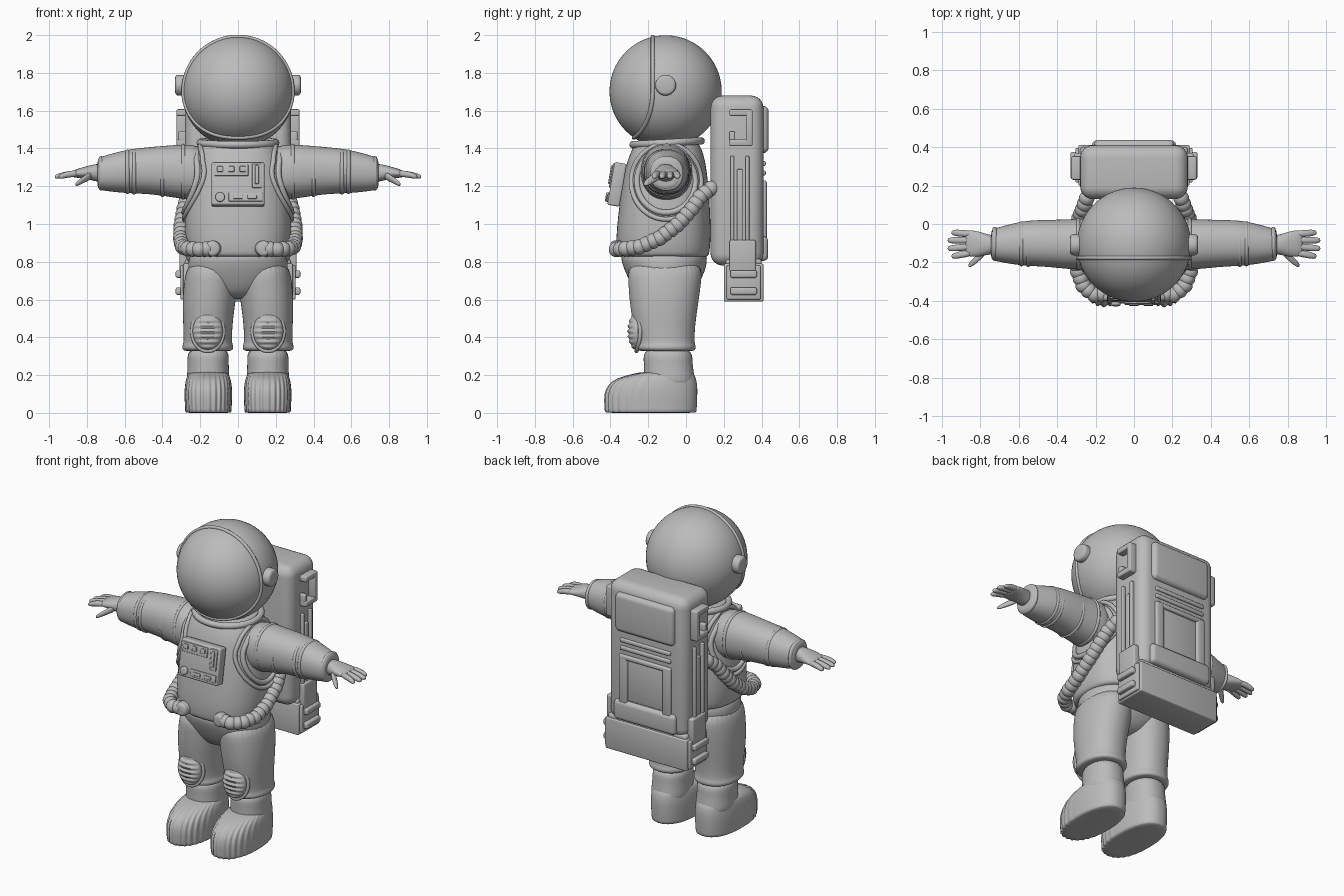
import bpy, bmesh, math
from mathutils import Matrix, Vector

cube = bpy.data.objects.get("Cube")
if cube:
    bpy.data.objects.remove(cube, do_unlink=True)

grey = bpy.data.materials.new("suit_grey")
grey.use_nodes = True
grey.diffuse_color = (0.5, 0.5, 0.5, 1)
grey.node_tree.nodes["Principled BSDF"].inputs["Base Color"].default_value = (0.5, 0.5, 0.5, 1)


def finish(name, bm, mirror=False, subsurf=0):
    bmesh.ops.recalc_face_normals(bm, faces=bm.faces)
    mesh = bpy.data.meshes.new(name)
    bm.to_mesh(mesh)
    bm.free()
    mesh.materials.append(grey)
    mesh.shade_smooth()
    if not subsurf:
        mesh.set_sharp_from_angle(angle=math.radians(40))
    ob = bpy.data.objects.new(name, mesh)
    bpy.context.collection.objects.link(ob)
    if mirror:
        mod = ob.modifiers.new("mirror", 'MIRROR')
        mod.use_mirror_merge = False
    if subsurf:
        mod = ob.modifiers.new("smooth", 'SUBSURF')
        mod.levels = mod.render_levels = subsurf
    return ob


def loft(name, rings, axis='z', sides=32, power=2.2, mirror=False, subsurf=2, ribs=0, amp=0):
    """Rings are (position on axis, centre a, centre b, radius a, radius b)."""
    bm = bmesh.new()
    loops = []
    for t, ca, cb, ra, rb in rings:
        loop = []
        for i in range(sides):
            ang = math.tau * i / sides
            c, s = math.cos(ang), math.sin(ang)
            k = 1 + amp * math.cos(ribs * ang) * max(0, -s) ** 0.5
            a = ca + k * ra * math.copysign(abs(c) ** (2 / power), c)
            b = cb + k * rb * math.copysign(abs(s) ** (2 / power), s)
            loop.append(bm.verts.new((a, b, t) if axis == 'z' else (t, a, b)))
        loops.append(loop)
    for lo, hi in zip(loops, loops[1:]):
        for i in range(sides):
            j = (i + 1) % sides
            bm.faces.new((lo[i], lo[j], hi[j], hi[i]))
    bm.faces.new(loops[0])
    bm.faces.new(loops[-1])
    return finish(name, bm, mirror, subsurf)


def box(name, centre, size, bevel=0.01, mirror=False, frame=Matrix(), segments=3):
    bm = bmesh.new()
    bmesh.ops.create_cube(bm, size=1)
    bm.transform(Matrix.Diagonal((*size, 1)))
    bmesh.ops.bevel(bm, geom=bm.edges[:], offset=bevel, segments=segments, profile=0.5, affect='EDGES')
    bm.transform(frame @ Matrix.Translation(centre))
    return finish(name, bm, mirror)


def disc(name, centre, radius, depth, axis, mirror=False, frame=Matrix()):
    bm = bmesh.new()
    bmesh.ops.create_cone(bm, cap_ends=True, segments=32, radius1=radius, radius2=radius, depth=depth)
    rim = [e for e in bm.edges if abs(e.verts[0].co.z - e.verts[1].co.z) < 0.001]
    bmesh.ops.bevel(bm, geom=rim, offset=depth * 0.25, segments=3, profile=0.5, affect='EDGES')
    turn = Matrix.Rotation(math.pi / 2, 4, 'Y' if axis == 'x' else 'X')
    bm.transform(frame @ Matrix.Translation(centre) @ turn)
    return finish(name, bm, mirror)


def tube(name, points, radius, cyclic=True):
    cu = bpy.data.curves.new(name, 'CURVE')
    cu.dimensions = '3D'
    cu.bevel_depth = radius
    cu.bevel_resolution = 3
    sp = cu.splines.new('POLY')
    sp.points.add(len(points) - 1)
    for p, co in zip(sp.points, points):
        p.co = (*co, 1)
    sp.use_cyclic_u = cyclic
    sp.use_smooth = True
    cu.materials.append(grey)
    ob = bpy.data.objects.new(name, cu)
    bpy.context.collection.objects.link(ob)


def circle(n=64):
    return [(math.cos(math.tau * i / n), math.sin(math.tau * i / n)) for i in range(n)]


# Helmet with visor rim and ear caps
R, HY, HZ = 0.297, -0.108, 1.702
bm = bmesh.new()
bmesh.ops.create_uvsphere(bm, u_segments=64, v_segments=40, radius=R)
bm.transform(Matrix.Translation((0, HY, HZ)))
finish("helmet", bm)
rim = []
for c, s in circle(96):
    off = -0.068 - 0.1 * max(0, -s) ** 2
    r = math.sqrt(R * R - off * off)
    rim.append((r * c, HY + off, HZ + r * s))
tube("visor_rim", rim, 0.011)
disc("ear_cap", (0.3, HY, 1.735), 0.055, 0.065, 'x', True)
tube("neck_ring", [(0.2 * c, -0.1 + 0.18 * s, 1.43 + 0.01 * s) for c, s in circle()], 0.02)

# Torso and hips
POWER = 2.5
torso = [(0.82, 0, -0.12, 0.25, 0.23), (0.835, 0, -0.12, 0.268, 0.245), (0.92, 0, -0.12, 0.283, 0.252),
         (1.05, 0, -0.115, 0.285, 0.245), (1.2, 0, -0.11, 0.27, 0.23), (1.33, 0, -0.105, 0.245, 0.21),
         (1.41, 0, -0.1, 0.21, 0.18), (1.45, 0, -0.1, 0.17, 0.15)]
loft("torso", torso, power=POWER)
loft("hips", [(0.6, 0, -0.12, 0.08, 0.1), (0.65, 0, -0.115, 0.19, 0.16), (0.73, 0, -0.11, 0.268, 0.205),
              (0.8, 0, -0.115, 0.265, 0.23), (0.88, 0, -0.12, 0.25, 0.23)])


def torso_x(y, z):
    for lo, hi in zip(torso, torso[1:]):
        if lo[0] <= z <= hi[0]:
            f = (z - lo[0]) / (hi[0] - lo[0])
            _, _, cy, rx, ry = [a + f * (b - a) for a, b in zip(lo, hi)]
            return rx * max(0, 1 - abs((y - cy) / ry) ** POWER) ** (1 / POWER)
    return 0


# Armhole seams laid on the torso
for side, label in ((1, "left"), (-1, "right")):
    for ry, rz, r in ((0.185, 0.2, 0.013), (0.155, 0.165, 0.016)):
        pts = [(-0.105 + ry * c, 1.225 + rz * s) for c, s in circle()]
        tube(label + "_armhole_seam", [(side * torso_x(y, z), y, z) for y, z in pts], r)

# Arms with raised bands
arm = [(0.16, -0.105, 1.265, 0.13, 0.14), (0.26, -0.105, 1.275, 0.135, 0.148), (0.36, -0.105, 1.28, 0.128, 0.137),
       (0.46, -0.1, 1.283, 0.122, 0.125), (0.57, -0.1, 1.28, 0.118, 0.118), (0.66, -0.105, 1.272, 0.1, 0.103),
       (0.735, -0.108, 1.267, 0.083, 0.087), (0.745, -0.108, 1.267, 0.07, 0.075)]
loft("arm", arm, 'x', mirror=True)
for x, ry, rz in ((0.29, 0.138, 0.15), (0.4, 0.129, 0.136), (0.55, 0.122, 0.123), (0.585, 0.119, 0.12), (0.725, 0.09, 0.093)):
    loft("arm_band", [(x + d, -0.103, 1.277 if x < 0.7 else 1.268, ry - e, rz - e)
                      for d, e in ((-0.014, 0.02), (-0.01, 0.003), (0, 0), (0.01, 0.003), (0.014, 0.02))],
         'x', mirror=True, subsurf=1)

# Gloves
loft("palm", [(0.72, -0.108, 1.27, 0.05, 0.05), (0.76, -0.107, 1.272, 0.052, 0.045),
              (0.81, -0.105, 1.272, 0.068, 0.032), (0.86, -0.1, 1.267, 0.07, 0.022),
              (0.88, -0.1, 1.264, 0.06, 0.014)], 'x', sides=24, mirror=True)
for y0, y1, tip in ((-0.15, -0.167, 0.95), (-0.117, -0.127, 0.97), (-0.084, -0.085, 0.97), (-0.052, -0.045, 0.95)):
    loft("finger", [(0.84, y0, 1.268, 0.018, 0.018), (0.9, (y0 + y1) / 2, 1.264, 0.019, 0.018),
                    (tip - 0.015, y1, 1.252, 0.017, 0.015), (tip, y1, 1.25, 0.009, 0.008)],
         'x', sides=12, mirror=True)
loft("thumb", [(0.77, -0.135, 1.262, 0.026, 0.024), (0.81, -0.175, 1.24, 0.022, 0.02),
               (0.845, -0.205, 1.218, 0.02, 0.016), (0.862, -0.217, 1.208, 0.009, 0.008)],
     'x', sides=12, mirror=True)

# Legs with trouser cuff
loft("leg", [(0.325, 0.158, -0.1, 0.112, 0.135), (0.333, 0.16, -0.107, 0.136, 0.158),
             (0.357, 0.16, -0.107, 0.136, 0.16), (0.37, 0.16, -0.108, 0.127, 0.152),
             (0.46, 0.16, -0.115, 0.13, 0.163), (0.58, 0.155, -0.117, 0.14, 0.182),
             (0.7, 0.142, -0.112, 0.145, 0.195), (0.82, 0.13, -0.11, 0.13, 0.2)], mirror=True)

# Boots with ribbed toes
loft("boot_foot", [(0, 0.157, -0.185, 0.12, 0.238), (0.002, 0.157, -0.185, 0.122, 0.24),
                   (0.04, 0.157, -0.185, 0.124, 0.243), (0.1, 0.157, -0.185, 0.127, 0.245),
                   (0.15, 0.157, -0.175, 0.124, 0.235), (0.185, 0.157, -0.155, 0.116, 0.207),
                   (0.205, 0.157, -0.122, 0.108, 0.165), (0.22, 0.157, -0.1, 0.09, 0.12)],
     sides=144, power=2.3, mirror=True, subsurf=1, ribs=28, amp=0.025)
loft("boot_shaft", [(0.12, 0.158, -0.085, 0.118, 0.14), (0.2, 0.158, -0.09, 0.112, 0.134),
                    (0.27, 0.158, -0.095, 0.108, 0.128), (0.35, 0.158, -0.097, 0.113, 0.133)], mirror=True)

# Knee pads with horizontal ribs
bm = bmesh.new()
bmesh.ops.create_uvsphere(bm, u_segments=32, v_segments=64, radius=1)
for v in bm.verts:
    v.co = (0.16 + 0.08 * v.co.x, -0.262 + 0.045 * v.co.y * (1 + 0.1 * math.cos(v.co.z * 22)), 0.432 + 0.1 * v.co.z)
finish("knee_pad", bm, True)
for side, label in ((1, "left"), (-1, "right")):
    tube(label + "_knee_pad_rim", [(side * (0.16 + 0.083 * c), -0.262 + 0.02 * c * c, 0.432 + 0.105 * s) for c, s in circle(48)], 0.011)

# Chest control box, tilted with the chest
tilt = Matrix.Translation((0, -0.365, 1.21)) @ Matrix.Rotation(-0.17, 4, 'X')
box("control_box", (0, 0, 0), (0.28, 0.065, 0.23), 0.01, frame=tilt)
for x, z, w, h in ((-0.035, 0.07, 0.18, 0.06), (0.1, 0.04, 0.05, 0.13), (0.04, -0.075, 0.18, 0.045)):
    box("control_panel", (x, -0.034, z), (w, 0.012, h), 0.004, frame=tilt)
for x in (-0.095, -0.035, 0.025):
    box("control_button", (x, -0.041, 0.075), (0.032, 0.014, 0.03), 0.004, frame=tilt)
box("control_slider", (0.1, -0.041, 0.045), (0.02, 0.014, 0.1), 0.004, frame=tilt)
for x in (0, 0.075):
    box("control_switch", (x, -0.041, -0.075), (0.05, 0.014, 0.02), 0.004, frame=tilt)
disc("control_knob", (-0.095, -0.036, -0.075), 0.025, 0.025, 'y', frame=tilt)

# Segmented air hoses
path = [Vector(p) for p in ((0.13, -0.36, 0.87), (0.2, -0.372, 0.865), (0.26, -0.33, 0.868), (0.295, -0.24, 0.88),
                            (0.303, -0.14, 0.925), (0.3, -0.04, 1.0), (0.285, 0.03, 1.08), (0.265, 0.08, 1.15),
                            (0.24, 0.15, 1.2))]
bm = bmesh.new()
left_over = 0
for a, b in zip(path, path[1:]):
    while left_over < (b - a).length:
        at = a + (b - a).normalized() * left_over
        bmesh.ops.create_uvsphere(bm, u_segments=20, v_segments=12, radius=0.041, matrix=Matrix.Translation(at))
        left_over += 0.039
    left_over -= (b - a).length
finish("air_hose", bm, True)
disc("hose_fitting", (0.135, -0.365, 0.87), 0.042, 0.07, 'y', True)

# Backpack body and base
box("backpack", (0, 0.27, 1.23), (0.56, 0.28, 0.9), 0.065, segments=6)
box("backpack_base", (0, 0.305, 0.69), (0.58, 0.21, 0.2), 0.008)
box("base_lid", (0, 0.305, 0.79), (0.56, 0.19, 0.05), 0.015)

# Backpack rear panels
box("rear_upper_pad", (0, 0.405, 1.5), (0.42, 0.065, 0.25), 0.03, segments=5)
for z in (1.27, 1.32):
    box("rear_slot_bar", (0, 0.41, z), (0.36, 0.025, 0.026), 0.008)
box("rear_lower_pad", (0, 0.405, 0.87), (0.44, 0.06, 0.13), 0.026, segments=5)
box("rear_panel", (0, 0.405, 1.07), (0.25, 0.02, 0.26), 0.006)
box("rear_frame_post", (0.155, 0.41, 1.07), (0.06, 0.035, 0.32), 0.012, True)
box("rear_frame_rail", (0, 0.41, 1.215), (0.34, 0.035, 0.03), 0.01)

# Backpack side fittings: clip, rails and lower bracket
box("side_clip_back", (0.295, 0.335, 1.51), (0.06, 0.035, 0.19), 0.008, True)
for z, y, w in ((1.59, 0.29, 0.12), (1.43, 0.29, 0.12)):
    box("side_clip_arm", (0.295, y, z), (0.06, w, 0.035), 0.008, True)
box("side_clip_tip", (0.29, 0.245, 1.455), (0.05, 0.03, 0.07), 0.008, True)
for y in (0.245, 0.325):
    box("side_rail", (0.285, y, 1.13), (0.03, 0.02, 0.46), 0.005, True)
box("side_rail_core", (0.28, 0.285, 1.1), (0.03, 0.03, 0.38), 0.005, True)
box("side_bracket", (0.285, 0.3, 0.83), (0.05, 0.14, 0.17), 0.01, True)
box("side_bracket_plate", (0.285, 0.305, 0.69), (0.04, 0.18, 0.18), 0.008, True)
for z in (0.645, 0.735):
    box("side_latch", (0.305, 0.305, z), (0.05, 0.14, 0.04), 0.01, True)
